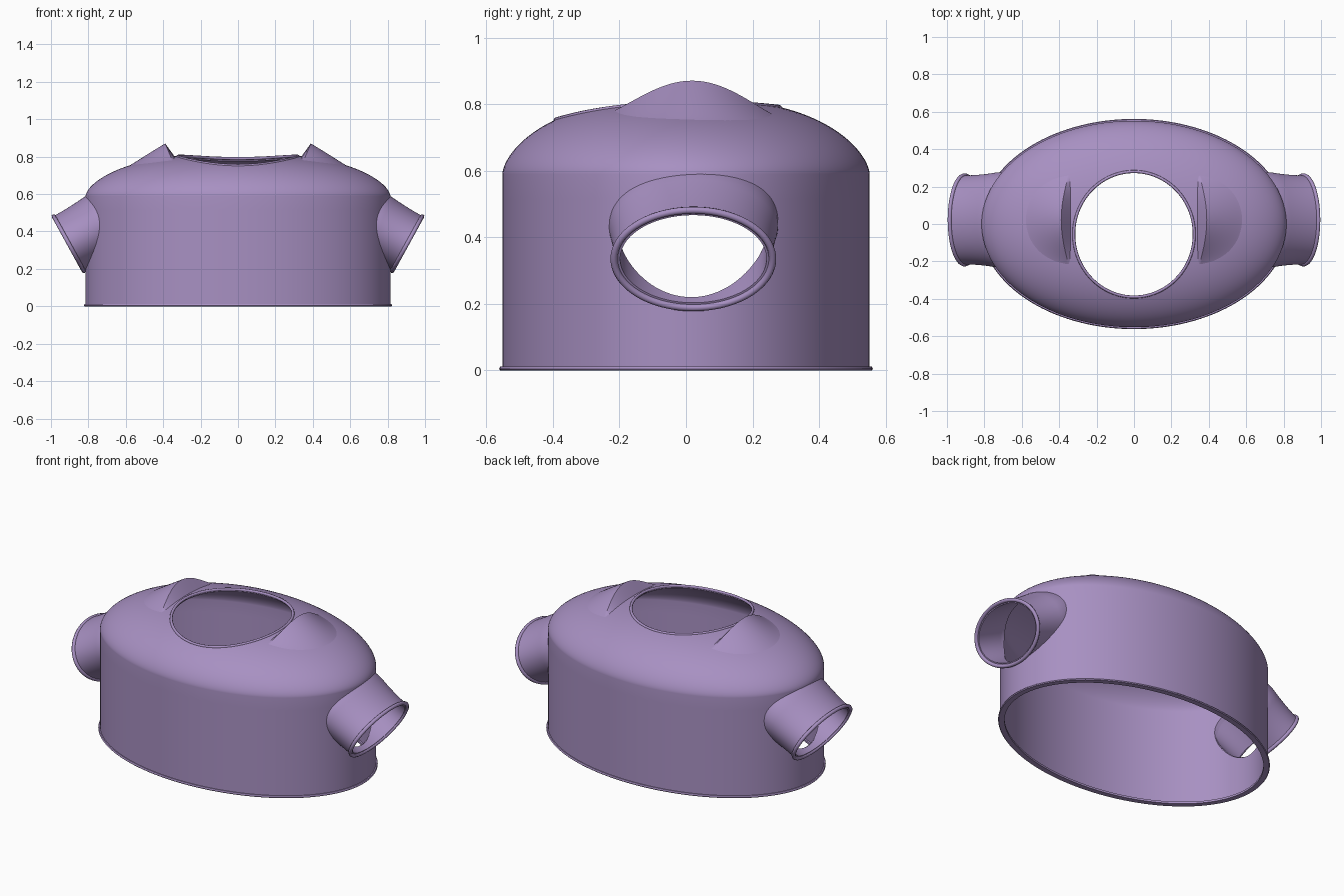
import bpy, bmesh
from math import sin, cos, pi, sqrt
from mathutils import Vector

if "Cube" in bpy.data.objects:
    bpy.data.objects.remove(bpy.data.objects["Cube"])

A, B = 0.815, 0.552            # body half-width and half-depth
N = 128
mat = bpy.data.materials.new("purple")
mat.diffuse_color = (0.39, 0.28, 0.54, 1)
mat.use_nodes = True
mat.node_tree.nodes["Principled BSDF"].inputs["Base Color"].default_value = mat.diffuse_color


def radial(x, y):
    return sqrt((x / A) ** 2 + (y / B) ** 2)


def dome_z(x, y):
    r = min(1.0, radial(x, y))
    return 0.59 + 0.227 * max(0.0, 1 - r ** 2.6) ** 0.62


def finish(ob, angle=40):
    ob.data.materials.append(mat)
    bpy.ops.object.select_all(action='DESELECT')
    ob.select_set(True)
    bpy.context.view_layer.objects.active = ob
    bpy.ops.object.shade_smooth_by_angle(angle=angle * pi / 180)
    return ob


def loft(name, rows, wrap=True, close=True, caps=False):
    """Skin rows of points; wrap joins row ends, close joins last row to first."""
    bm = bmesh.new()
    v = [[bm.verts.new(p) for p in row] for row in rows]
    n, m = len(rows), len(rows[0])
    for i in range(n if close else n - 1):
        for j in range(m if wrap else m - 1):
            a, b = v[i], v[(i + 1) % n]
            bm.faces.new((a[j], a[(j + 1) % m], b[(j + 1) % m], b[j]))
    if caps:
        bm.faces.new(v[0])
        bm.faces.new(v[-1])
    bmesh.ops.recalc_face_normals(bm, faces=bm.faces)
    me = bpy.data.meshes.new(name)
    bm.to_mesh(me)
    bm.free()
    ob = bpy.data.objects.new(name, me)
    bpy.context.collection.objects.link(ob)
    return ob


def bead(name, pts, radius):
    """Round bead swept along a closed path."""
    rows = []
    c = sum((Vector(p) for p in pts), Vector()) / len(pts)
    for i, p in enumerate(pts):
        tan = (Vector(pts[(i + 1) % len(pts)]) - Vector(pts[i - 1])).normalized()
        out = Vector(p) - c
        out = (out - tan * out.dot(tan)).normalized()
        up = tan.cross(out)
        rows.append([Vector(p) + radius * (out * cos(k * pi / 4) + up * sin(k * pi / 4))
                     for k in range(8)])
    return finish(loft(name, rows), 60)


def ellipse(a, b, z, cy=0.0):
    return [(a * cos(2 * pi * i / N), cy + b * sin(2 * pi * i / N), z) for i in range(N)]


# Body shell: neck edge -> dome -> wall, then back up the inside
def skin(d):
    rows = []
    neck, hem = ellipse(0.322, 0.335, 0, -0.055), ellipse(A, B, 0)
    for k in range(25):
        t = sin(pi / 2 * k / 24)
        row = []
        for p, q in zip(neck, hem):
            x, y = p[0] + (q[0] - p[0]) * t, p[1] + (q[1] - p[1]) * t
            s = 1 - d * t / 0.68
            row.append((x * s, y * s, dome_z(x, y) - d))
        rows.append(row)
    s = 1 - d / 0.68
    return rows + [ellipse(A * s, B * s, (0.59 - d) * (1 - k / 8)) for k in range(1, 9)]


body = loft("body_shell", skin(0) + skin(0.016)[::-1])

# Sleeve frame: tilted ellipse, normal pointing out and down
CEN = Vector((0.905, 0.022, 0.335))
LONG = Vector((0.481, 0, 0.877))
AXIS = Vector((0.877, 0, -0.481))


def sleeve_pt(i, a, b, t, side):
    th = 2 * pi * i / N
    p = CEN + LONG * (a * cos(th)) + Vector((0, b * sin(th), 0)) - AXIS * t
    return Vector((p.x * side, p.y, p.z))


def sleeve_rows(a, b, side, limit, flare):
    cols = []
    for i in range(N):
        def at(t):
            f = 1 + flare * min(1, max(0, t) / 0.2) ** 2
            return sleeve_pt(i, a * f, b * f, t, side)
        t = 0.0
        while t < 0.4 and radial(at(t).x, at(t).y) > limit:
            t += 0.001
        cols.append([at(t * k / 10) for k in range(11)])
    return [list(r) for r in zip(*cols)]


for side, label in ((1, "right"), (-1, "left")):
    # Arm opening cut through the body wall
    cutter = loft("arm_cutter", [[sleeve_pt(i, 0.157, 0.227, t, side) for i in range(N)]
                                 for t in (-0.06, 0.28)], close=False, caps=True)
    cutter.hide_render = True
    mod = body.modifiers.new("arm_hole", 'BOOLEAN')
    mod.operation, mod.object, mod.solver = 'DIFFERENCE', cutter, 'EXACT'
    bpy.context.view_layer.objects.active = body
    bpy.ops.object.modifier_apply(modifier=mod.name)
    bpy.data.objects.remove(cutter)

    # Hollow sleeve with a beaded cuff
    outer = sleeve_rows(0.168, 0.238, side, 0.99, 0.07)
    inner = sleeve_rows(0.150, 0.220, side, 0.985, 0.04)
    finish(loft(label + "_sleeve", outer + inner[::-1]))
    bead(label + "_cuff", [sleeve_pt(i, 0.167, 0.238, 0, side) for i in range(N)], 0.011)

    # Shoulder hump: rises from the dome to a ridge, then drops to the neck
    rows = []
    for j in range(49):
        s = -cos(pi * j / 48)
        y = 0.022 + 0.25 * s
        c = max(0.0, cos(pi / 2 * s))
        ridge, edge = 0.347 + 0.042 * c, 0.349 + 0.24 * sqrt(max(0, 1 - s * s))
        row = []
        for k in range(17):
            t = k / 16
            x = edge + (ridge - edge) * t
            row.append((x * side, y, dome_z(x, y) - 0.003 + 0.078 * c ** 1.3 * t ** 1.15))
        row.append((0.338 * side, y, dome_z(0.338, y) - 0.003))
        rows.append(row)
    hump = loft(label + "_shoulder_hump", rows, wrap=False, close=False)
    if sum(p.normal.z for p in hump.data.polygons) < 0:
        hump.data.flip_normals()
    finish(hump)

finish(body)

# Neck bead and bottom hem
bead("neck_rim", [(x, y, dome_z(x, y) - 0.002)
                  for x, y, z in ellipse(0.322, 0.335, 0, -0.055)], 0.008)
finish(loft("bottom_hem", [ellipse(A + d, B + d, z) for d, z in
                           ((0.006, 0), (0.01, 0.005), (0.006, 0.012), (-0.025, 0.012), (-0.025, 0))]))
